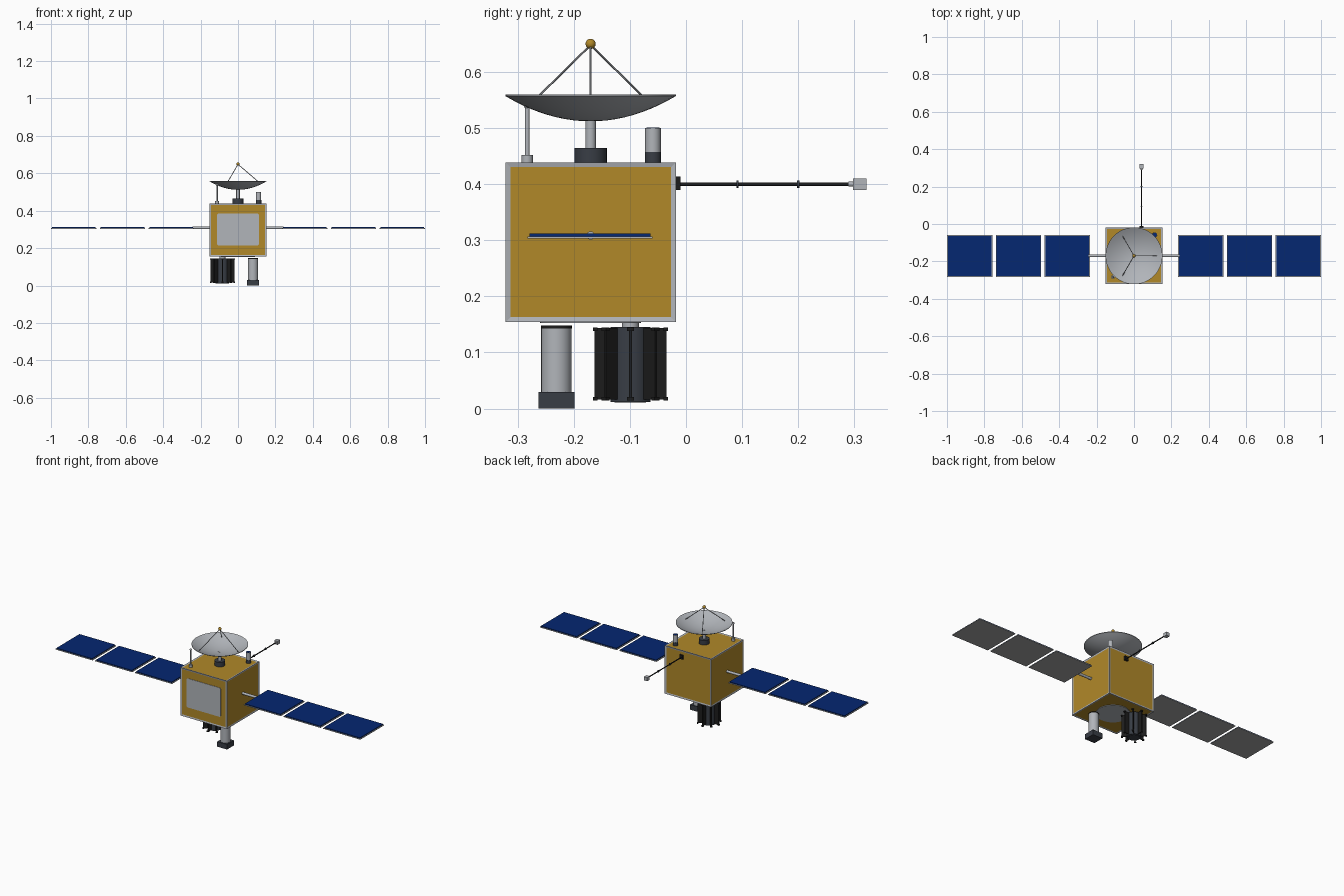
import bpy, bmesh, math
from mathutils import Vector, Matrix

if "Cube" in bpy.data.objects:
    bpy.data.objects.remove(bpy.data.objects["Cube"], do_unlink=True)


def material(name, r, g, b):
    m = bpy.data.materials.new(name)
    m.use_nodes = True
    m.diffuse_color = (r, g, b, 1)
    m.node_tree.nodes["Principled BSDF"].inputs["Base Color"].default_value = (r, g, b, 1)
    return m


SILVER = material("silver", 0.44, 0.46, 0.49)
GOLD = material("gold foil", 0.44, 0.25, 0.022)
BLUE = material("solar blue", 0.0015, 0.02, 0.165)
GREY = material("panel back grey", 0.36, 0.365, 0.37)
SLATE = material("dark slate", 0.04, 0.047, 0.06)
BLACK = material("black", 0.012, 0.012, 0.012)


def finish(name, bm, *mats, smooth=False):
    bmesh.ops.recalc_face_normals(bm, faces=bm.faces)
    mesh = bpy.data.meshes.new(name)
    bm.to_mesh(mesh)
    bm.free()
    for m in mats:
        mesh.materials.append(m)
    ob = bpy.data.objects.new(name, mesh)
    bpy.context.collection.objects.link(ob)
    if smooth:
        bpy.ops.object.select_all(action="DESELECT")
        ob.select_set(True)
        bpy.context.view_layer.objects.active = ob
        bpy.ops.object.shade_smooth_by_angle(angle=math.radians(35))
    return ob


def cube(size, centre):
    bm = bmesh.new()
    bmesh.ops.create_cube(bm, size=1)
    bmesh.ops.scale(bm, vec=size, verts=bm.verts)
    bmesh.ops.translate(bm, vec=centre, verts=bm.verts)
    return bm


def box(name, size, centre, mat):
    return finish(name, cube(size, centre), mat)


def rod(name, a, b, radius, mat, sides=24):
    a, b = Vector(a), Vector(b)
    turn = (b - a).to_track_quat("Z", "Y").to_matrix().to_4x4()
    bm = bmesh.new()
    bmesh.ops.create_cone(bm, cap_ends=True, segments=sides, radius1=radius, radius2=radius,
                          depth=(b - a).length, matrix=Matrix.Translation((a + b) / 2) @ turn)
    return finish(name, bm, mat, smooth=True)


def post(name, x, y, z0, z1, radius, mat, sides=24):
    return rod(name, (x, y, z0), (x, y, z1), radius, mat, sides)


def ball(name, centre, radius, mat):
    bm = bmesh.new()
    bmesh.ops.create_uvsphere(bm, u_segments=16, v_segments=10, radius=radius,
                              matrix=Matrix.Translation(centre))
    return finish(name, bm, mat, smooth=True)


CY = -0.17            # depth of the body axis
BOTTOM, TOP = 0.154, 0.439

# Body: silver frame with slightly recessed foil on all six sides
bm = cube((0.304, 0.304, TOP - BOTTOM), (0, CY, (TOP + BOTTOM) / 2))
foil = bm.faces[:]
bmesh.ops.inset_individual(bm, faces=foil, thickness=0.0125, depth=-0.002)
for f in foil:
    f.material_index = 1
finish("body", bm, SILVER, GOLD)

# Front radiator with clipped corners
bm = cube((0.224, 0.006, 0.172), (0, CY - 0.149, 0.3))
corners = [e for e in bm.edges if abs(e.verts[0].co.y - e.verts[1].co.y) > 0.003]
bmesh.ops.bevel(bm, geom=corners, offset=0.01, segments=3, profile=0.5, affect="EDGES")
finish("front_radiator", bm, SILVER)

# Adapter disc underneath
post("adapter_disc", 0, CY, BOTTOM - 0.001, 0.16, 0.09, SILVER, 40)

# Solar wings
for side, word in ((1, "left"), (-1, "right")):
    rod(f"{word}_wing_arm", (side * 0.145, CY, 0.3085), (side * 0.243, CY, 0.3085),
        0.0075, SILVER, 16)
    for i in range(3):
        x = side * (0.357 + i * 0.2605)
        bm = cube((0.243, 0.223, 0.004), (x, CY - 0.001, 0.305))
        back = [f for f in bm.faces if f.normal.z < -0.9]
        bmesh.ops.inset_individual(bm, faces=back, thickness=0.004)
        back[0].material_index = 1
        finish(f"{word}_panel_frame_{i + 1}", bm, SILVER, GREY)
        box(f"{word}_solar_cells_{i + 1}", (0.234, 0.216, 0.005), (x, CY - 0.001, 0.3093), BLUE)

# Dish: parabolic bowl spun as a thin shell
SEG, RINGS, RIM = 48, 10, 0.152


def bowl(r):
    return 0.515 + 0.045 * (r / RIM) ** 2


profile = [(RIM * i / RINGS, bowl(RIM * i / RINGS)) for i in range(RINGS + 1)]
profile += [(r, z - 0.003) for r, z in reversed(profile)]
bm = bmesh.new()
pts = [bm.verts.new((r, CY, z)) for r, z in profile]
edges = [bm.edges.new(pair) for pair in zip(pts, pts[1:])]
bmesh.ops.spin(bm, geom=pts + edges, cent=(0, CY, 0), axis=(0, 0, 1),
               angle=math.tau, steps=SEG)
bmesh.ops.remove_doubles(bm, verts=bm.verts, dist=0.0001)
finish("dish", bm, SILVER, smooth=True)

post("dish_base", 0, CY, TOP - 0.003, 0.464, 0.029, SLATE)
post("dish_mast", 0, CY, 0.464, 0.516, 0.0095, SILVER)
ball("dish_feed", (0, CY, 0.65), 0.009, GOLD)
for i in range(3):
    a = math.tau * i / 3
    foot = (0.122 * math.cos(a), CY + 0.122 * math.sin(a), bowl(0.122))
    rod(f"feed_strut_{i + 1}", foot, (0, CY, 0.648), 0.002, SILVER, 8)

# Whip antenna on the roof
post("antenna_base", -0.112, -0.283, TOP - 0.003, 0.452, 0.01, SILVER)
post("antenna_rod", -0.112, -0.283, 0.45, 0.54, 0.004, SILVER, 12)
ball("antenna_tip", (-0.112, -0.283, 0.54), 0.006, SILVER)

# Star tracker on the roof
post("tracker_base", 0.11, -0.059, TOP - 0.003, 0.457, 0.0145, SLATE)
post("tracker_tube", 0.11, -0.059, 0.457, 0.5, 0.014, SILVER)
post("tracker_lens", 0.11, -0.059, 0.499, 0.501, 0.0115, BLUE)

# Rear instrument boom
BX, BZ = 0.04, 0.4
box("boom_mount", (0.022, 0.012, 0.024), (BX, -0.016, BZ + 0.002), BLACK)
rod("boom", (BX, -0.012, BZ), (BX, 0.3, BZ), 0.0032, BLACK, 12)
for i, y in enumerate((0.092, 0.2)):
    rod(f"boom_joint_{i + 1}", (BX, y - 0.002, BZ), (BX, y + 0.002, BZ), 0.0065, SLATE, 16)
rod("boom_collar", (BX, 0.29, BZ), (BX, 0.3, BZ), 0.0045, SILVER, 12)
box("boom_sensor", (0.022, 0.024, 0.021), (BX, 0.31, BZ), SILVER)

# Finned generator below the body
GX, GY = -0.083, -0.099
post("generator_neck", GX, GY, 0.14, BOTTOM + 0.003, 0.015, SILVER)
post("generator_core", GX, GY, 0.012, 0.145, 0.036, SLATE)
post("generator_cap", GX, GY, 0.0105, 0.02, 0.028, SLATE)
for i in range(8):
    turn = Matrix.Translation((GX, GY, 0)) @ Matrix.Rotation(math.tau * i / 8, 4, "Z")
    fin = cube((0.034, 0.005, 0.128), (0.047, 0, 0.08))
    fin.transform(turn)
    finish(f"generator_fin_{i + 1}", fin, BLACK)
    for end, z in (("lower", 0.0175), ("upper", 0.1415)):
        tab = cube((0.008, 0.012, 0.006), (0.063, 0, z))
        tab.transform(turn)
        finish(f"{end}_fin_tab_{i + 1}", tab, BLACK)

# Camera below the body
KX, KY = 0.08, -0.231
post("camera_collar", KX, KY, 0.143, 0.148, 0.0275, BLACK)
post("camera_tube", KX, KY, 0.028, 0.1435, 0.0272, SILVER)
box("camera_head", (0.064, 0.064, 0.03), (KX, KY, 0.015), SLATE)
